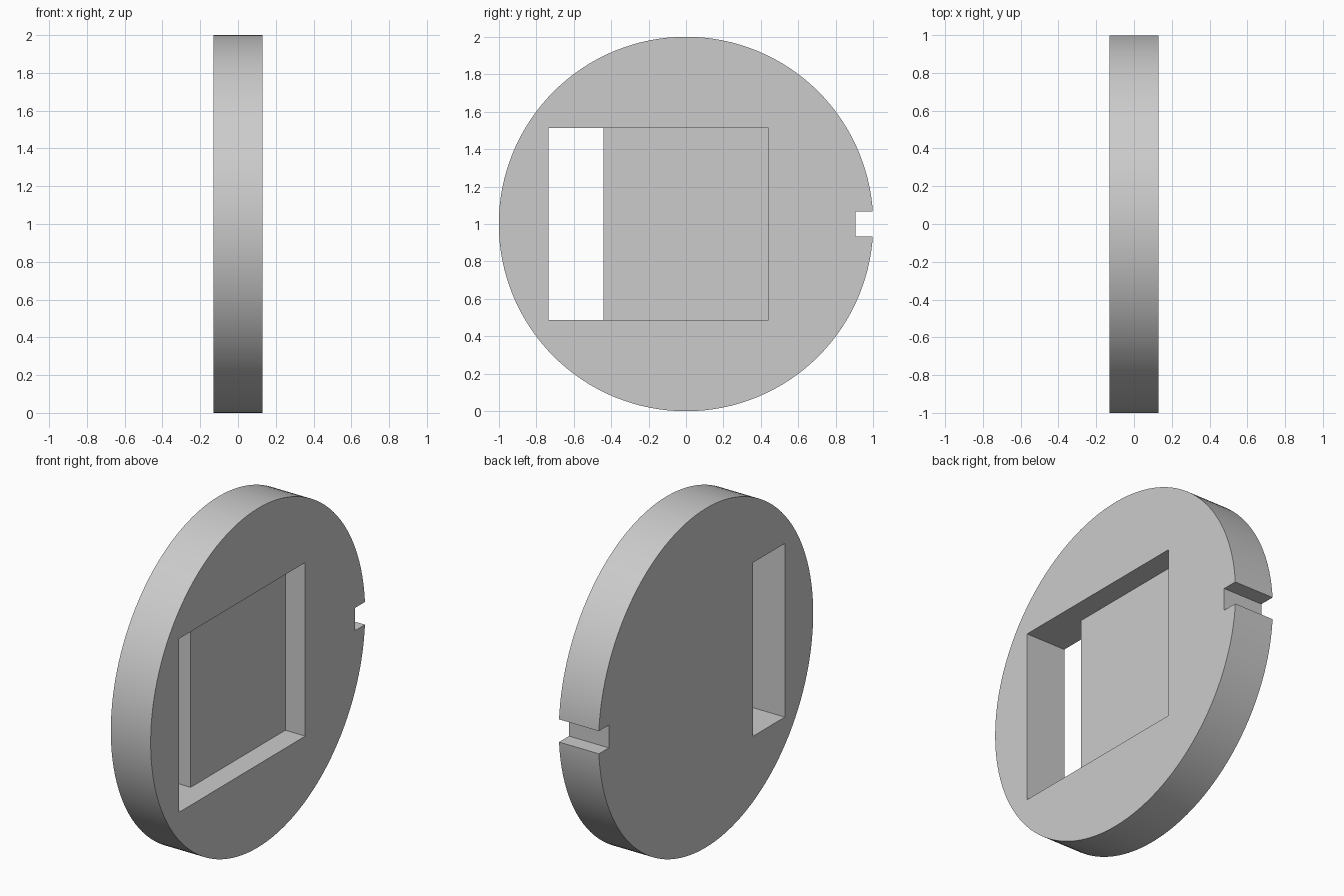
import bpy, bmesh, math
from mathutils import Matrix

cube = bpy.data.objects.get("Cube")
if cube:
    bpy.data.objects.remove(cube, do_unlink=True)

HALF = 0.13      # half thickness of the disc
CENTRE = 1.0     # height of the disc centre

grey = bpy.data.materials.new("plain grey")
grey.use_nodes = True
colour = (0.6, 0.6, 0.6, 1)
grey.diffuse_color = colour
grey.node_tree.nodes["Principled BSDF"].inputs["Base Color"].default_value = colour


def make_object(name, bm):
    bmesh.ops.recalc_face_normals(bm, faces=bm.faces)
    mesh = bpy.data.meshes.new(name)
    bm.to_mesh(mesh)
    bm.free()
    mesh.materials.append(grey)
    obj = bpy.data.objects.new(name, mesh)
    bpy.context.collection.objects.link(obj)
    return obj


def prism(name, outline, half_height):
    """Extrude an xy outline in z, evenly about the disc centre."""
    bm = bmesh.new()
    face = bm.faces.new([bm.verts.new((x, y, CENTRE - half_height)) for x, y in outline])
    extruded = bmesh.ops.extrude_face_region(bm, geom=[face])["geom"]
    verts = [v for v in extruded if isinstance(v, bmesh.types.BMVert)]
    bmesh.ops.translate(bm, verts=verts, vec=(0, 0, 2 * half_height))
    return make_object(name, bm)


# Upright round disc, axis along x
bm = bmesh.new()
bmesh.ops.create_cone(bm, cap_ends=True, segments=128, radius1=1, radius2=1, depth=2 * HALF,
                      matrix=Matrix.Translation((0, 0, CENTRE)) @ Matrix.Rotation(math.pi / 2, 4, "Y"))
disc = make_object("disc", bm)

# Square pocket to half depth, with a slot right through at its front end
front, web, out = -0.735, 0.441, 0.3
pocket = prism("pocket_cutter", [(-out, front), (out, front), (out, web),
                                 (0, web), (0, -web), (-out, -web)], 0.512)

# Small key notch across the back rim
notch = prism("notch_cutter", [(-out, 0.905), (out, 0.905), (out, 1.2), (-out, 1.2)], 0.067)

bpy.ops.object.select_all(action="DESELECT")
disc.select_set(True)
bpy.context.view_layer.objects.active = disc
for cutter in (pocket, notch):
    mod = disc.modifiers.new(cutter.name, "BOOLEAN")
    mod.operation = "DIFFERENCE"
    mod.solver = "EXACT"
    mod.object = cutter
    bpy.ops.object.modifier_apply(modifier=mod.name)
    bpy.data.objects.remove(cutter, do_unlink=True)

# Smooth rim, crisp edges
bpy.ops.object.shade_smooth_by_angle(angle=math.radians(30))
